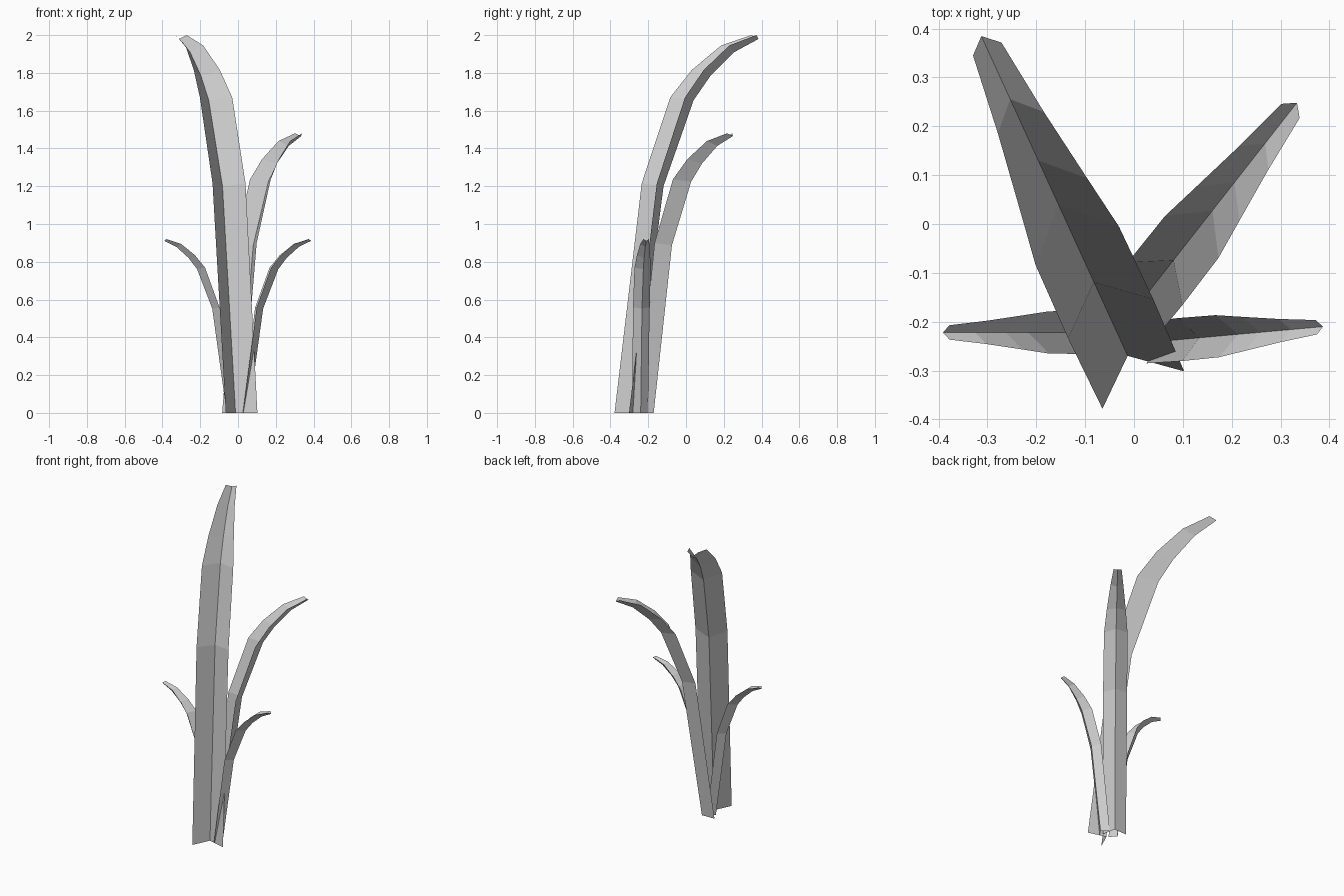
import bpy
from math import atan2

if "Cube" in bpy.data.objects:
    bpy.data.objects.remove(bpy.data.objects["Cube"])

# Leaf profile, growing outward along +x:
# (keel reach, keel height, edge reach, edge height, half width)
PROFILE = [
    (0.000, 0.00, -0.077, 0.000, 0.092),
    (0.166, 1.20, 0.083, 1.215, 0.096),
    (0.341, 1.655, 0.248, 1.67, 0.094),
    (0.440, 1.785, 0.365, 1.815, 0.076),
    (0.578, 1.91, 0.525, 1.945, 0.052),
    (0.720, 1.98, 0.691, 2.000, 0.032),
]


def leaf_mesh():
    """V-folded strip: edge, keel, edge at every level."""
    verts, faces = [], []
    for ku, kz, eu, ez, w in PROFILE:
        verts += [(eu, w, ez), (ku, 0, kz), (eu, -w, ez)]
    for i in range(len(PROFILE) - 1):
        for j in range(2):
            a = i * 3 + j
            faces.append((a, a + 1, a + 4, a + 3))
    mesh = bpy.data.meshes.new("leaf")
    mesh.from_pydata(verts, [], faces)
    mesh.update()
    return mesh


mesh = leaf_mesh()

# One shared leaf, placed four times: name, keel base, lean direction, scale
LEAVES = [
    ("tall_leaf", (-0.013, -0.27), (-0.416, 0.909), 1.0),
    ("middle_leaf", (0.005, -0.171), (0.617, 0.787), 0.74),
    ("small_leaf_left", (-0.060, -0.222), (-1.0, 0.0), 0.46),
    ("small_leaf_right", (0.057, -0.240), (0.995, 0.09), 0.46),
]
for name, base, lean, size in LEAVES:
    leaf = bpy.data.objects.new(name, mesh)
    leaf.location = (*base, 0)
    leaf.rotation_euler = (0, 0, atan2(lean[1], lean[0]))
    leaf.scale = (size, size, size)
    bpy.context.collection.objects.link(leaf)
